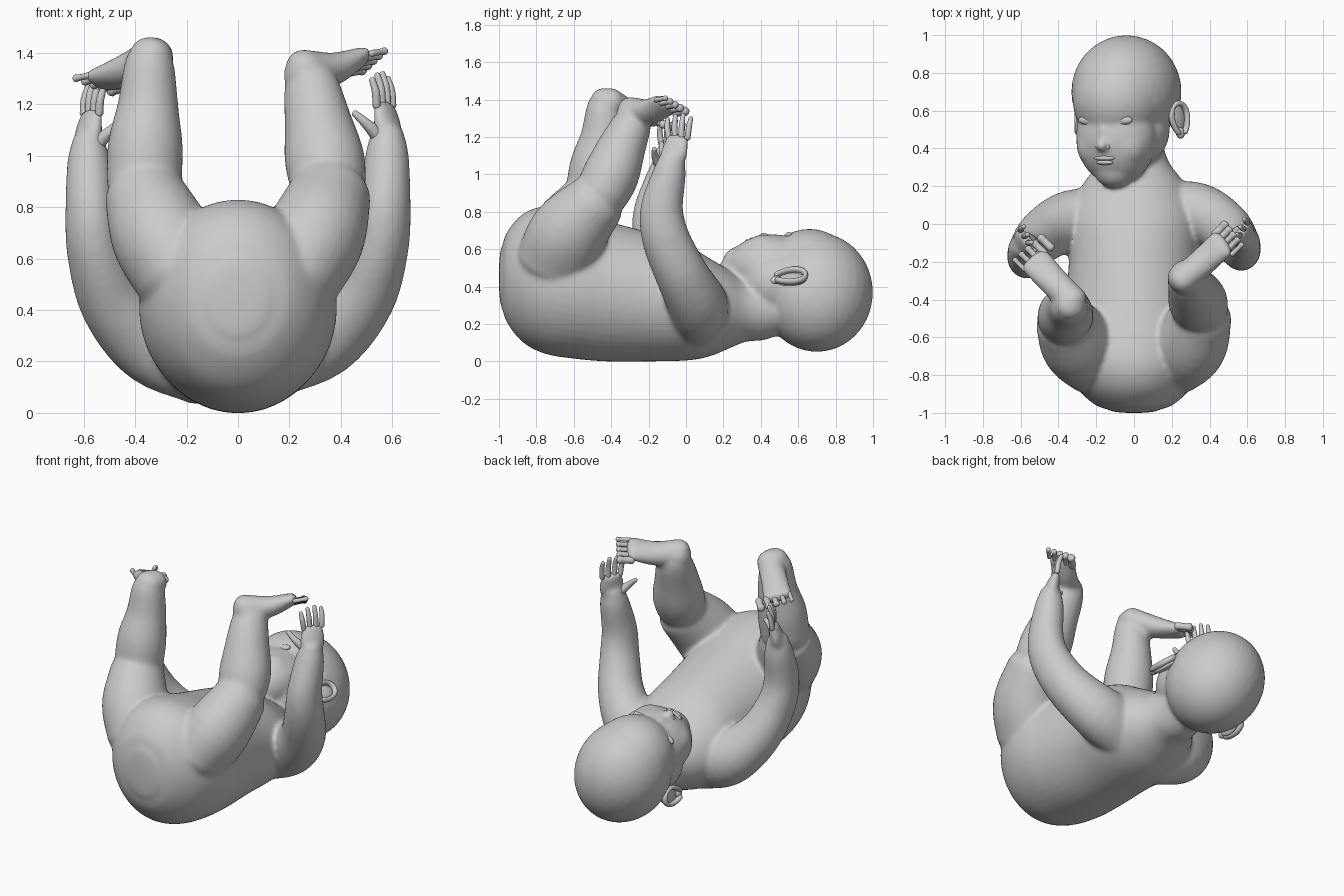
import bpy, bmesh, math
from mathutils import Vector, Matrix

if "Cube" in bpy.data.objects:
    bpy.data.objects.remove(bpy.data.objects["Cube"])


def loft(bm, pts, up, cap=0.8, seg=28, sub=5, axis=None):
    """Rounded tube through (x, y, z, half_width, half_depth) points."""
    P = [Vector(p) for p in pts]
    P = [P[0] * 2 - P[1]] + P + [P[-1] * 2 - P[-2]]
    fine = []
    for i in range(1, len(P) - 2):
        a, b, c, d = P[i - 1:i + 3]
        for k in range(sub):
            t = k / sub
            fine.append(0.5 * (2 * b + (c - a) * t + (2 * a - 5 * b + 4 * c - d) * t * t
                               + (3 * b - a - 3 * c + d) * t ** 3))
    fine.append(P[-2])
    centres = [Vector(q[:3]) for q in fine]
    rings = []
    n = len(fine)
    for i, q in enumerate(fine):
        tan = (centres[min(i + 1, n - 1)] - centres[max(i - 1, 0)]).normalized()
        rings.append((centres[i], Vector(axis) if axis else tan, q[3], q[4]))

    def dome(ring, sign):
        c, t, a, b = ring
        h = min(a, b) * cap
        angs = [math.radians(d) for d in (22, 42, 60, 76, 86)]
        return [(c + t * sign * h * math.sin(g), t, a * math.cos(g), b * math.cos(g)) for g in angs]
    rings = dome(rings[0], -1)[::-1] + rings + dome(rings[-1], 1)
    loops = []
    for c, t, a, b in rings:
        side = t.cross(Vector(up)).normalized()
        nrm = side.cross(t)
        loops.append([bm.verts.new(c + side * a * math.cos(2 * math.pi * k / seg)
                                   + nrm * b * math.sin(2 * math.pi * k / seg)) for k in range(seg)])
    for A, B in zip(loops, loops[1:]):
        for k in range(seg):
            bm.faces.new((A[k], A[(k + 1) % seg], B[(k + 1) % seg], B[k]))
    bm.faces.new(loops[0])
    bm.faces.new(loops[-1])


def blob(bm, frame, loc, rad):
    """Ellipsoid placed in a local frame."""
    m = frame @ Matrix.Translation(loc) @ Matrix.Diagonal((*rad, 1))
    bmesh.ops.create_uvsphere(bm, u_segments=32, v_segments=20, radius=1, matrix=m)


def finish(name, bm):
    bmesh.ops.recalc_face_normals(bm, faces=bm.faces[:])
    for f in bm.faces:
        f.smooth = True
    me = bpy.data.meshes.new(name)
    bm.to_mesh(me)
    bm.free()
    ob = bpy.data.objects.new(name, me)
    bpy.context.collection.objects.link(ob)
    return ob


body = bmesh.new()

# torso and neck: (y, z centre, half width, half height)
torso = [(-.985, .45, .13, .16), (-.955, .45, .21, .245), (-.87, .445, .30, .345), (-.75, .435, .36, .395),
         (-.6, .41, .385, .395), (-.42, .375, .365, .375), (-.2, .345, .345, .345), (0, .315, .345, .31),
         (.12, .29, .32, .265), (.22, .28, .265, .215), (.32, .27, .19, .165), (.42, .275, .155, .16),
         (.52, .31, .15, .16)]
loft(body, [(0, y, z, a, b) for y, z, a, b in torso], (0, 0, 1), cap=.12, seg=48, axis=(0, 1, 0))

# head, turned to one side
head = Matrix.Translation((-.04, .7, .37)) @ Matrix.Rotation(math.radians(-24), 4, 'Y')
for loc, rad in [((0, 0, 0), (.285, .3, .325)),          # cranium
                 ((0, -.04, .1), (.245, .25, .248)),     # forehead
                 ((0, -.24, .13), (.22, .25, .185)),     # face
                 ((0, -.2, .02), (.245, .22, .2)),       # jaw
                 ((0, -.4, .16), (.115, .11, .1)),       # chin
                 ((.08, -.28, .18), (.12, .13, .11)),    # cheeks
                 ((-.08, -.28, .18), (.12, .13, .11)),
                 ((0, -.285, .315), (.032, .032, .036)),  # nose
                 ((0, -.225, .295), (.024, .08, .03))]:
    blob(body, head, loc, rad)

# eyelids, nostrils and lips
face = bmesh.new()
for s in (1, -1):
    blob(face, head, (s * .1, -.15, .275), (.055, .026, .022))
    blob(face, head, (s * .024, -.29, .308), (.018, .018, .018))
blob(face, head, (0, -.352, .285), (.06, .014, .022))
blob(face, head, (0, -.374, .28), (.048, .014, .022))
finish("eyelids_and_lips", face)

# ears: rim ring plus inner shell, flaring away from the face
for s, name in ((1, "ear_right"), (-1, "ear_left")):
    bm = bmesh.new()
    fr = head @ Matrix.Translation((s * .285, -.145, -.04)) @ Matrix.Rotation(-s * .5, 4, 'Y') \
        @ Matrix.Rotation(.2, 4, 'X')
    rim = []
    for k in range(15):
        g = math.radians(-150 + k * 21)
        w = .05 * (1 + .25 * math.cos(g))
        rim.append((*(fr @ Vector((s * .01, .085 * math.cos(g), w * math.sin(g)))), .014, .018))
    loft(bm, rim, fr.to_3x3() @ Vector((1, 0, 0)), seg=12, sub=3)
    blob(bm, fr, (-s * .015, .01, 0), (.02, .085, .052))
    blob(bm, fr, (-s * .005, -.075, 0), (.02, .03, .026))
    finish(name, bm)

# legs: thigh, then calf overlapping at the knee crease
UPY = (0, 1, 0)
for s, knee in ((1, (.36, -.485, .85, .16, .165)), (-1, (-.365, -.52, .85, .158, .165))):
    loft(body, [(s * .21, -.69, .53, .19, .22), (s * .3, -.625, .69, .195, .21), knee], UPY, cap=.6)
loft(body, [(.35, -.45, .9, .15, .145), (.335, -.40, 1.0, .155, .15), (.31, -.345, 1.14, .13, .13),
            (.285, -.29, 1.27, .108, .105), (.262, -.285, 1.33, .088, .085)], UPY)
loft(body, [(-.365, -.50, .9, .147, .145), (-.36, -.475, 1.05, .145, .145), (-.35, -.445, 1.2, .118, .12),
            (-.345, -.435, 1.34, .1, .1), (-.337, -.425, 1.395, .084, .085)], UPY)

# feet with toes: path, sole direction, row of toes from big to small
feet = [("toes_right", [(.25, -.3, 1.34, .075, .075), (.36, -.205, 1.335, .078, .065),
                        (.465, -.105, 1.375, .085, .038)],
         (-.35, .35, 1), (.465, -.02, 1.335), (.555, -.125, 1.405), (.022, .022, .004)),
        ("toes_left", [(-.32, -.41, 1.39, .078, .075), (-.42, -.31, 1.335, .08, .065),
                       (-.525, -.195, 1.295, .088, .038)],
         (0, .4, 1), (-.475, -.09, 1.26), (-.615, -.205, 1.305), (-.022, .022, -.005))]
for name, path, up, big, small, d in feet:
    loft(body, path, up)
    bm = bmesh.new()
    for k in range(5):
        p = Vector(big).lerp(Vector(small), k / 4)
        d3 = Vector(d)
        r = .025 - .0025 * k
        pts = [p - d3 * 1.6, p, p + d3 * .7]
        loft(bm, [(*q, rr, rr) for q, rr in zip(pts, (r * .9, r * .82, r))], (0, 0, 1), seg=12, sub=3)
    finish(name, bm)

# arms, palms, fingers; left side mirrored with a small shift
for s, off, name in ((1, (0, 0, 0), "fingers_right"), (-1, (0, -.04, -.03), "fingers_left")):
    def place(pts):
        return [(s * x + off[0], y + off[1], z + off[2], a, b) for x, y, z, a, b in pts]
    loft(body, place([(.14, .06, .26, .2, .16), (.33, .06, .31, .17, .16), (.48, -.02, .46, .137, .142),
                      (.552, -.105, .65, .113, .128), (.572, -.13, .81, .1, .115),
                      (.58, -.09, 1.0, .085, .09), (.582, -.075, 1.08, .066, .07)]), UPY)
    palm_up = (s * .85, -.52, 0)
    loft(body, place([(.582, -.078, 1.05, .065, .055), (.582, -.062, 1.12, .078, .042),
                      (.57, -.045, 1.19, .068, .028)]), palm_up)
    bm = bmesh.new()
    for k in range(4):
        u = (k - 1.5) / 1.5
        x, y, z = .57 + .03 * u, -.042 + .05 * u, 1.195
        h = (.11, .13, .135, .115)[k]
        loft(bm, place([(x, y, z, .016, .016), (x - .004, y + .008 * u, z + h * .5, .0155, .0155),
                        (x - .018, y + .012 * u + .006, z + h * .92, .012, .012)]), palm_up, seg=12, sub=4)
    # thumb
    loft(bm, place([(.545, -.1, 1.08, .03, .03), (.5, -.125, 1.125, .02, .02),
                    (.455, -.13, 1.165, .013, .013)]), UPY, seg=14, sub=4)
    finish(name, bm)

# fuse the body parts into one soft skin
ob = finish("body", body)
rm = ob.modifiers.new("fuse", 'REMESH')
rm.mode = 'VOXEL'
rm.voxel_size = .013
rm.use_smooth_shade = True
sm = ob.modifiers.new("soften", 'SMOOTH')
sm.factor = .5
sm.iterations = 8
